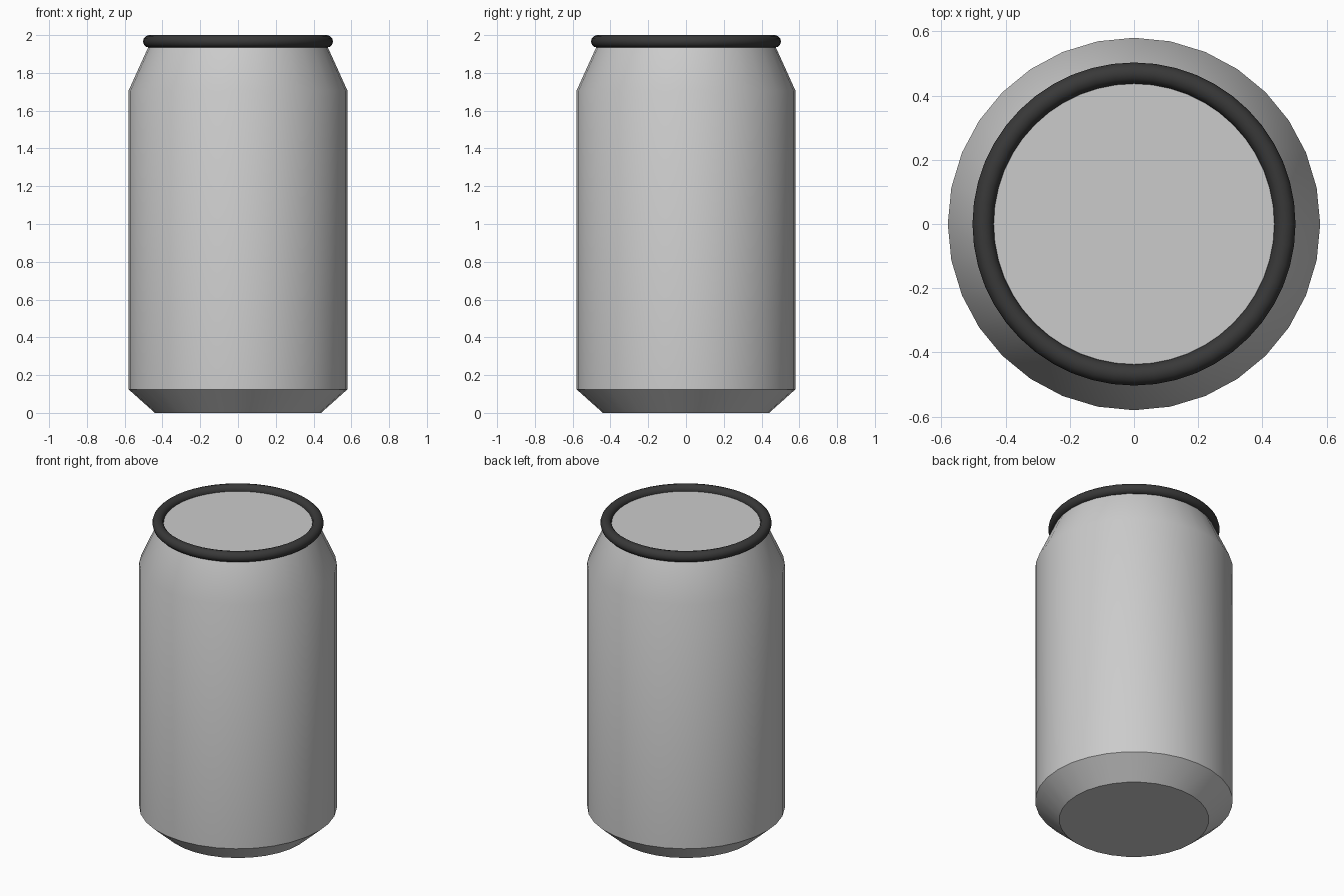
import bpy
import bmesh
import math

cube = bpy.data.objects.get("Cube")
if cube:
    bpy.data.objects.remove(cube, do_unlink=True)


def make_material(name, value):
    mat = bpy.data.materials.new(name)
    mat.use_nodes = True
    color = (value, value, value, 1)
    mat.diffuse_color = color
    mat.node_tree.nodes["Principled BSDF"].inputs["Base Color"].default_value = color
    return mat


def smooth(obj, angle):
    bpy.ops.object.select_all(action="DESELECT")
    obj.select_set(True)
    bpy.context.view_layer.objects.active = obj
    bpy.ops.object.shade_smooth_by_angle(angle=math.radians(angle))


def lathe(name, profile, sides, mat):
    """Stack rings of (radius, height) and cap both ends."""
    bm = bmesh.new()
    rings = []
    for radius, z in profile:
        angles = [math.tau * i / sides for i in range(sides)]
        rings.append([bm.verts.new((radius * math.cos(a), radius * math.sin(a), z))
                      for a in angles])
    for low, high in zip(rings, rings[1:]):
        for i in range(sides):
            j = (i + 1) % sides
            bm.faces.new((low[i], low[j], high[j], high[i]))
    bm.faces.new(rings[0][::-1])
    bm.faces.new(rings[-1])
    mesh = bpy.data.meshes.new(name)
    bm.to_mesh(mesh)
    bm.free()
    mesh.materials.append(mat)
    obj = bpy.data.objects.new(name, mesh)
    bpy.context.collection.objects.link(obj)
    return obj


metal = make_material("light grey metal", 0.6)
dark = make_material("dark rim", 0.04)

# Can body: chamfered foot, straight wall, tapered neck and flat lid
body = lathe("can_body", [(0.44, 0), (0.58, 0.125), (0.58, 1.705), (0.461, 1.967)], 32, metal)
smooth(body, 30)

# Rolled rim around the lid
bpy.ops.mesh.primitive_torus_add(major_radius=0.47, minor_radius=0.033,
                                 major_segments=48, minor_segments=12,
                                 location=(0, 0, 1.967))
rim = bpy.context.object
rim.name = "top_rim"
rim.data.materials.append(dark)
smooth(rim, 40)
